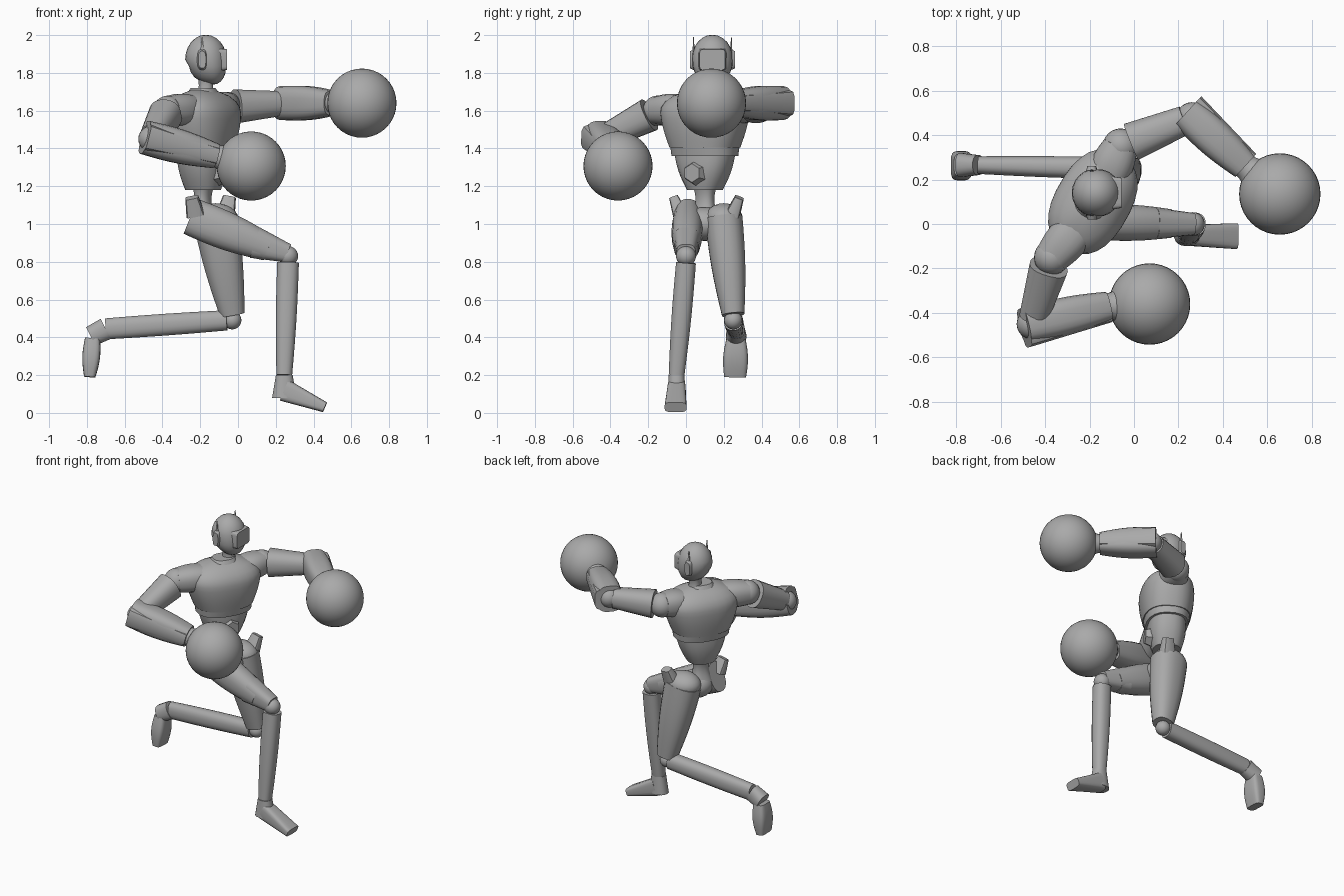
import bpy, bmesh, math
from mathutils import Vector

start_cube = bpy.data.objects.get("Cube")
if start_cube:
    bpy.data.objects.remove(start_cube, do_unlink=True)

grey = (0.4, 0.4, 0.4, 1)
material = bpy.data.materials.new("plain grey")
material.use_nodes = True
material.diffuse_color = grey
material.node_tree.nodes["Principled BSDF"].inputs["Base Color"].default_value = grey

UP = Vector((0, 0, 1))
ACROSS = Vector((0, 1, 0))
FORWARD = Vector((1, 0, 0))
LATERAL = Vector((0.5, 0.87, 0)).normalized()   # shoulder line of the twisted torso
FACING = LATERAL.cross(UP)


def finish(name, bm, angle):
    bmesh.ops.recalc_face_normals(bm, faces=bm.faces)
    mesh = bpy.data.meshes.new(name)
    bm.to_mesh(mesh)
    bm.free()
    mesh.materials.append(material)
    part = bpy.data.objects.new(name, mesh)
    bpy.context.collection.objects.link(part)
    bpy.ops.object.select_all(action='DESELECT')
    part.select_set(True)
    bpy.context.view_layer.objects.active = part
    bpy.ops.object.shade_smooth_by_angle(angle=math.radians(angle))


def rounded(value, power):
    return math.copysign(abs(value) ** (2 / power), value)


def taper(name, a, b, wide, deep, swell=0, dome=1, side=None, power=2.4, sides=20):
    """Superellipse rings from a to b; swell bulges the middle, and rings
    past the dome fraction curve in to close the end."""
    a, b = Vector(a), Vector(b)
    along = (b - a).normalized()
    side = side or along.cross(UP)
    side = (side - along * side.dot(along)).normalized()
    other = side.cross(along)
    bm = bmesh.new()
    rings = []
    steps = 10
    for k in range(steps + 1):
        t = k / steps
        bulge = swell * math.sin(math.pi * t)
        close = 1
        if t > dome:
            close = math.sqrt(1 - 0.9 * ((t - dome) / (1 - dome)) ** 2)
        half_wide = (wide[0] + (wide[1] - wide[0]) * t + bulge) * close
        half_deep = (deep[0] + (deep[1] - deep[0]) * t + bulge) * close
        ring = []
        for i in range(sides):
            turn = math.tau * (i + 0.5) / sides
            u = rounded(math.cos(turn), power) * half_wide
            v = rounded(math.sin(turn), power) * half_deep
            ring.append(bm.verts.new(a.lerp(b, t) + side * u + other * v))
        rings.append(ring)
    for low, high in zip(rings, rings[1:]):
        for i in range(sides):
            bm.faces.new((low[i - 1], low[i], high[i], high[i - 1]))
    bm.faces.new(rings[0])
    bm.faces.new(rings[-1])
    finish(name, bm, 40)


def ball(name, centre, radius, scale=(1, 1, 1), segments=24, shape=None):
    bm = bmesh.new()
    bmesh.ops.create_uvsphere(bm, u_segments=segments, v_segments=segments // 2, radius=radius)
    for vert in bm.verts:
        vert.co = Vector([c * s for c, s in zip(vert.co, scale)])
        if shape:
            shape(vert.co)
        vert.co += Vector(centre)
    finish(name, bm, 50)


def skull(co):
    """Push the jaw forward and flatten the face and the temples."""
    if co.z < 0:
        co.x -= co.z * 0.3 * (1 - abs(co.x) * 5)
        co.x = max(co.x, -0.1 - co.z * 0.3)
    co.x = min(co.x, 0.105)
    co.y = max(-0.105, min(0.105, co.y))


# Torso, stacked from the waist to the neck
core = Vector((-0.185, 0.1, 0))


def torso(name, low, high, wide, deep, **options):
    taper(name, core + UP * low, core + UP * high, wide, deep, side=LATERAL, **options)


torso("waist", 1.04, 1.22, (.07, .07), (.06, .06), swell=-.02)
torso("abdomen", 1.18, 1.37, (.09, .165), (.09, .12), swell=.01)
torso("rib_band", 1.36, 1.41, (.18, .185), (.135, .145))
torso("chest", 1.405, 1.71, (.19, .25), (.15, .15), swell=.02, dome=.6, sides=28)
torso("collar", 1.66, 1.72, (.11, .07), (.1, .06))
buckle = core + UP * 1.27 + FACING * 0.09
taper("belt_buckle", buckle, buckle + FACING * 0.05, (.07, .05), (.07, .05),
      side=LATERAL, power=2, sides=6)

# Head with neck, visor, ear pods and aerials
head = Vector((-0.17, 0.14, 1.87))
taper("neck", head - UP * 0.2, head - UP * 0.07, (.05, .05), (.05, .05), swell=-.012,
      side=ACROSS)
ball("head", head, 0.11, (1, 1, 1.2), shape=skull)
taper("visor", head + FORWARD * 0.07, head + FORWARD * 0.113, (.075, .068), (.06, .055),
      side=ACROSS, power=8)
for label, sign in (("left", 1), ("right", -1)):
    outward = ACROSS * sign
    ear = head + outward * 0.1 - FORWARD * 0.02
    taper(label + "_ear_pod", ear, ear + outward * 0.02, (.026, .02), (.055, .045),
          side=FORWARD, power=3)
    taper(label + "_aerial", ear + UP * 0.03, ear + UP * 0.12, (.012, .002), (.006, .002),
          side=FORWARD, sides=6)

# Arms: each runs shoulder, elbow, wrist, glove
arms = {
    "left": ((-.06, .35, 1.62), (.26, .48, 1.64), (.5, .26, 1.64), (.656, .135, 1.64)),
    "right": ((-.37, -.15, 1.6), (-.46, -.45, 1.45), (-.12, -.37, 1.36), (.07, -.36, 1.307)),
}
for label, joints in arms.items():
    sign = 1 if label == "left" else -1
    shoulder, elbow, wrist, glove = map(Vector, joints)
    inner = core + UP * 1.61 + LATERAL * sign * 0.12
    taper(label + "_shoulder_pad", inner, shoulder, (.09, .08), (.075, .075), swell=.01)
    ball(label + "_shoulder_joint", shoulder, 0.08)
    taper(label + "_upper_arm", shoulder.lerp(elbow, 0.15), shoulder.lerp(elbow, 0.9),
          (.088, .066), (.09, .066))
    ball(label + "_elbow_joint", elbow, 0.068)
    back = elbow.lerp(wrist, -0.1)
    taper(label + "_forearm", back, wrist, (.08, .066), (.09, .066), swell=.012, power=3)
    guard = (wrist - elbow).cross(UP).normalized() * -0.03 * sign
    taper(label + "_forearm_guard", back + guard, wrist + guard, (.07, .045), (.07, .045),
          power=4, sides=12)
    taper(label + "_cuff", wrist.lerp(glove, -0.15), wrist.lerp(glove, 0.6),
          (.058, .15), (.058, .15), swell=-.03, power=2)
    ball(label + "_boxing_glove", glove, 0.183, segments=40)

# Pelvis with a crest on each hip
pelvis = Vector((-0.15, 0.1, 1))
ball("pelvis", pelvis, 0.1, (1.1, 1.1, 0.9))
for label, sign, reach in (("left", 1, 0.17), ("right", -1, 0.15)):
    crest = pelvis + LATERAL * sign * reach + UP * 0.05
    lean = LATERAL * sign * 0.04 + UP * 0.09
    taper(label + "_hip_crest", crest, crest + lean, (.05, .035), (.04, .025),
          side=FORWARD, power=4, sides=12)


def leg(name, a, b, wide, deep, **options):
    taper(name, a, b, wide, deep, side=ACROSS, **options)


# Right leg, planted in front
hip, knee, ankle = map(Vector, ((-.25, .01, 1.04), (.265, 0, .83), (.245, -.05, .2)))
leg("right_thigh", hip, hip.lerp(knee, 0.8), (.07, .065), (.1, .07), swell=.015)
leg("right_thigh_collar", hip.lerp(knee, 0.66), knee + UP * 0.015, (.07, .05), (.085, .05), power=3)
ball("right_knee_joint", knee, 0.053)
leg("right_shin", knee - UP * 0.035, ankle, (.053, .042), (.058, .042), swell=.005)
leg("right_heel", ankle, ankle - UP * 0.12, (.042, .05), (.045, .065))
leg("right_foot", ankle - UP * 0.08, (.46, -.055, .03), (.048, .058), (.06, .028), power=4)

# Left leg, kneeling behind
hip, knee, ankle = map(Vector, ((-.12, .2, 1.03), (-.03, .25, .49), (-.7, .265, .445)))
ball("left_buttock", hip, 0.1, (1.2, 1, 0.8))
leg("left_thigh", hip, knee + UP * 0.03, (.1, .06), (.12, .066), swell=.01)
ball("left_knee_joint", knee, 0.048)
leg("left_shin", knee - FORWARD * 0.03, ankle, (.05, .04), (.054, .056), swell=.003)
leg("left_heel", ankle, ankle - FORWARD * 0.08 - UP * 0.04, (.045, .055), (.06, .055))
leg("left_foot", ankle - FORWARD * 0.07 - UP * 0.05, (-.785, .26, .19), (.05, .058), (.04, .03),
    swell=.012, power=4)
